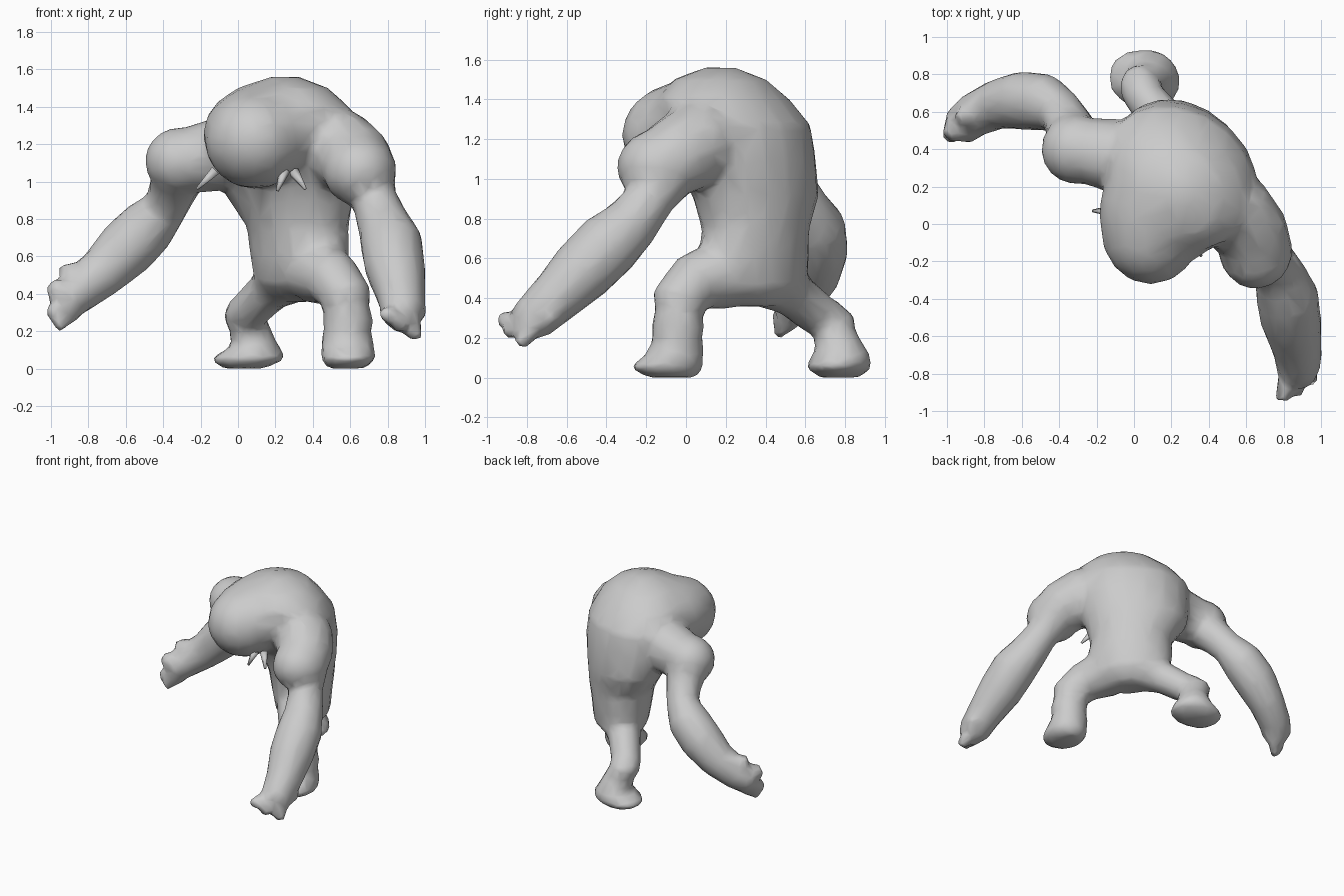
import bpy, bmesh
from math import cos, sin, tau, radians
from mathutils import Vector


def loft(bm, rings):
    """Skin a list of point rings and close both ends."""
    rows = [[bm.verts.new(p) for p in ring] for ring in rings]
    n = len(rows[0])
    for a, b in zip(rows, rows[1:]):
        for i in range(n):
            j = (i + 1) % n
            bm.faces.new((a[i], a[j], b[j], b[i]))
    bm.faces.new(rows[0][::-1])
    bm.faces.new(rows[-1])


def limb(bm, stations, n=12):
    """Tube through (x, y, z, radius) stations."""
    pts = [Vector(s[:3]) for s in stations]
    rings = []
    for i, (p, s) in enumerate(zip(pts, stations)):
        t = pts[min(i + 1, len(pts) - 1)] - pts[max(i - 1, 0)]
        q = t.to_track_quat('Z', 'Y')
        rings.append([p + q @ Vector((s[3] * cos(tau * k / n), s[3] * sin(tau * k / n), 0))
                      for k in range(n)])
    loft(bm, rings)


def stack(bm, levels, n=18):
    """Stacked ellipses: (z, cx, cy, half width, half depth, yaw)."""
    rings = []
    for z, cx, cy, a, b, yaw in levels:
        c, s = cos(radians(yaw)), sin(radians(yaw))
        ring = []
        for k in range(n):
            u, v = a * cos(tau * k / n), b * sin(tau * k / n)
            ring.append((cx + u * c - v * s, cy + u * s + v * c, z))
        rings.append(ring)
    loft(bm, rings)


def ball(bm, centre, radii):
    r = bmesh.ops.create_uvsphere(bm, u_segments=16, v_segments=10, radius=1)
    bmesh.ops.scale(bm, vec=radii, verts=r['verts'])
    bmesh.ops.translate(bm, vec=centre, verts=r['verts'])


def finish(bm, name):
    bmesh.ops.recalc_face_normals(bm, faces=bm.faces)
    me = bpy.data.meshes.new(name)
    bm.to_mesh(me)
    bm.free()
    for p in me.polygons:
        p.use_smooth = True
    ob = bpy.data.objects.new(name, me)
    bpy.context.collection.objects.link(ob)
    return ob


bm = bmesh.new()

# hunched torso twisting from pelvis to shoulders
stack(bm, [
    (.36, .34, .36, .14, .10, -50), (.45, .33, .35, .28, .20, -50),
    (.60, .33, .34, .32, .22, -50), (.75, .32, .35, .30, .24, -45),
    (.92, .28, .35, .38, .28, -38), (1.10, .27, .30, .42, .32, -35),
    (1.27, .25, .26, .43, .34, -35), (1.40, .24, .19, .38, .31, -35),
    (1.50, .24, .17, .25, .23, -35), (1.56, .25, .17, .08, .08, -35)])

# low slung head sunk into a heavy neck
ball(bm, (.09, -.03, 1.22), (.27, .295, .26))
ball(bm, (.13, .05, 1.25), (.32, .31, .26))
ball(bm, (.18, .12, 1.28), (.36, .34, .25))

# arm on the -x side
limb(bm, [(.15, .30, 1.18, .24), (-.05, .36, 1.15, .20), (-.18, .38, 1.13, .19), (-.31, .40, 1.11, .17)])
ball(bm, (-.31, .40, 1.11), (.19, .19, .18))
limb(bm, [(-.31, .42, 1.08, .16), (-.35, .53, .95, .13), (-.39, .60, .86, .12),
          (-.48, .65, .76, .155), (-.60, .66, .64, .16), (-.73, .64, .51, .135),
          (-.86, .58, .41, .12), (-.93, .52, .36, .11), (-.97, .49, .34, .06)])

# arm on the +x side
limb(bm, [(.25, .20, 1.22, .20), (.40, .15, 1.22, .22), (.55, .05, 1.17, .22), (.63, -.05, 1.11, .205),
          (.66, -.13, 1.05, .19), (.69, -.17, .97, .15)])
ball(bm, (.65, -.14, 1.06), (.20, .21, .19))
limb(bm, [(.67, -.10, 1.04, .17), (.73, -.18, .90, .125), (.78, -.28, .77, .145),
          (.82, -.39, .67, .17), (.84, -.52, .54, .165), (.87, -.66, .40, .135),
          (.88, -.77, .30, .12), (.88, -.85, .26, .08)])

# fingers and thumbs
for a, b, r in [((-.88, .58, .43), (-.92, .58, .56), .065), ((-.93, .53, .40), (-1.00, .47, .44), .07),
                ((-.92, .53, .33), (-1.01, .45, .30), .06), ((-.89, .54, .30), (-.97, .46, .22), .055),
                ((.83, -.78, .29), (.79, -.95, .29), .06), ((.88, -.78, .27), (.86, -.92, .23), .06),
                ((.92, -.76, .27), (.95, -.84, .16), .06), ((.92, -.70, .36), (.99, -.68, .27), .06)]:
    limb(bm, [(*a, r), (*b, r * .7)], 8)

# leg and foot planted behind
limb(bm, [(.26, .44, .50, .17), (.17, .54, .42, .12), (.07, .66, .32, .11), (.03, .72, .29, .11)])
ball(bm, (.03, .73, .28), (.11, .125, .085))
limb(bm, [(.02, .71, .31, .07), (.05, .74, .24, .105), (.08, .77, .15, .12), (.07, .77, .06, .14)])
stack(bm, [(.0, .03, .77, .11, .10, -15), (.05, .05, .77, .21, .17, -15),
           (.11, .09, .78, .14, .15, -15), (.18, .08, .78, .10, .11, -15)])

# leg and foot planted in front
limb(bm, [(.42, .20, .52, .18), (.51, .04, .48, .15), (.58, -.04, .38, .14),
          (.59, -.04, .26, .14), (.58, -.05, .14, .13), (.58, -.06, .05, .14)])
stack(bm, [(.0, .58, -.07, .10, .12, 0), (.05, .59, -.10, .15, .19, 0),
           (.11, .59, -.06, .145, .15, 0), (.18, .58, -.04, .135, .13, 0)])

# fuse everything into one faceted, smooth-shaded skin
body = finish(bm, "body")
m = body.modifiers.new("fuse", 'REMESH')
m.mode = 'VOXEL'
m.voxel_size = .02
m.use_smooth_shade = True
m = body.modifiers.new("soften", 'SMOOTH')
m.factor = .5
m.iterations = 12
m = body.modifiers.new("simplify", 'DECIMATE')
m.ratio = .07

# tusks hanging from the jaw
bm = bmesh.new()
for a, b in [((-.12, .07, 1.06), (-.22, .07, .96)), ((.30, -.10, 1.05), (.36, -.17, .96)),
             ((.25, -.14, 1.06), (.21, -.17, .95))]:
    limb(bm, [(*a, .03), (*b, .008)], 6)
finish(bm, "tusks")
